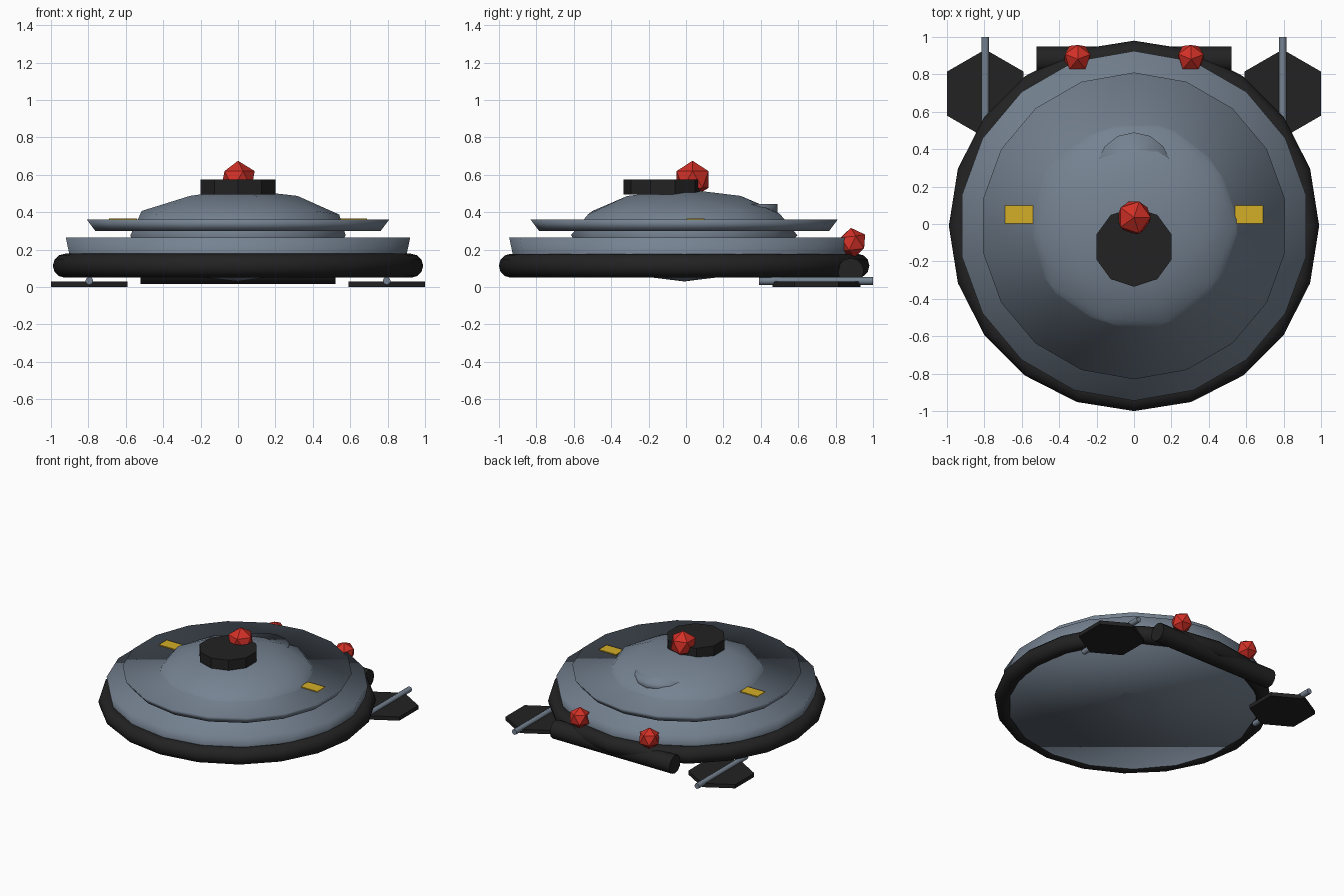
import bpy, math
from mathutils import Vector

if "Cube" in bpy.data.objects:
    bpy.data.objects.remove(bpy.data.objects["Cube"])


def material(name, rgb):
    m = bpy.data.materials.new(name)
    m.diffuse_color = (*rgb, 1)
    m.use_nodes = True
    m.node_tree.nodes["Principled BSDF"].inputs["Base Color"].default_value = m.diffuse_color
    return m


STEEL = material("blue grey", (0.18, 0.225, 0.285))
BLACK = material("black", (0.016, 0.016, 0.016))
RED = material("red", (0.65, 0.03, 0.02))
YELLOW = material("yellow", (0.65, 0.42, 0.02))
CY = -0.01  # centre of the round hull along y


def finish(name, mat, smooth=None):
    """Name and colour the active object; smooth is 'all', an angle, or None for flat."""
    ob = bpy.context.object
    ob.name = name
    ob.data.materials.append(mat)
    if smooth == 'all':
        bpy.ops.object.shade_smooth()
    elif smooth:
        bpy.ops.object.shade_smooth_by_angle(angle=math.radians(smooth))
    return ob


def drum(name, mat, sides, r_bottom, r_top, z0, z1, x=0, y=CY, smooth=None):
    """Upright tapered drum between two heights."""
    bpy.ops.mesh.primitive_cone_add(vertices=sides, radius1=r_bottom, radius2=r_top,
                                    depth=z1 - z0, location=(x, y, (z0 + z1) / 2))
    return finish(name, mat, smooth)


def rod(name, mat, sides, r, a, b, smooth=None):
    """Cylinder between two points."""
    a, b = Vector(a), Vector(b)
    d = b - a
    bpy.ops.mesh.primitive_cylinder_add(vertices=sides, radius=r, depth=d.length,
                                        location=(a + b) / 2,
                                        rotation=d.to_track_quat('Z', 'Y').to_euler())
    return finish(name, mat, smooth)


def beacon(name, r, loc, rot=(0, 0, 0)):
    """Twenty-sided warning light."""
    bpy.ops.mesh.primitive_ico_sphere_add(subdivisions=1, radius=r, location=loc, rotation=rot)
    return finish(name, RED)


# Hull: lower body, upper disc and the flattened dome through both
drum("lower_body", STEEL, 18, 0.89, 0.935, 0.055, 0.265, smooth='all')
drum("upper_disc", STEEL, 18, 0.775, 0.82, 0.30, 0.36, smooth='all')
bpy.ops.mesh.primitive_ico_sphere_add(subdivisions=2, radius=1, location=(0, CY, 0.277))
bpy.context.object.scale = (0.605, 0.605, 0.247)
finish("dome", STEEL, 'all')

# Bumper ring around the hull
bpy.ops.mesh.primitive_torus_add(major_segments=20, minor_segments=12, major_radius=0.926,
                                 minor_radius=0.064, location=(0, CY, 0.114))
finish("bumper_ring", BLACK, 40)

# Round hatch at the back of the dome
drum("rear_hatch", STEEL, 14, 0.2, 0.2, 0.38, 0.443, y=0.29, smooth='all')

# Turret with its beacon
drum("turret", BLACK, 10, 0.212, 0.212, 0.495, 0.575, y=-0.123)
beacon("top_beacon", 0.1, (0, 0.035, 0.575))

# Rear bar across the back
rod("rear_bar", BLACK, 12, 0.07, (-0.52, 0.88, 0.085), (0.52, 0.88, 0.085), 40)

for side, label in ((-1, "left"), (1, "right")):
    # Rear beacons
    beacon(label + "_rear_beacon", 0.08, (side * 0.303, 0.89, 0.237), (0.12, 0, 0.3))
    # Hexagonal foot pads with a strut lying over each
    drum(label + "_foot_pad", BLACK, 6, 0.236, 0.236, 0.0, 0.03, side * 0.795, 0.697)
    rod(label + "_strut", STEEL, 8, 0.021, (side * 0.795, 0.39, 0.033),
        (side * 0.795, 1.0, 0.033), 50)
    # Marker plates on the disc
    bpy.ops.mesh.primitive_cube_add(size=1, location=(side * 0.615, 0.05, 0.363))
    bpy.context.object.scale = (0.15, 0.096, 0.009)
    finish(label + "_marker_plate", YELLOW)
